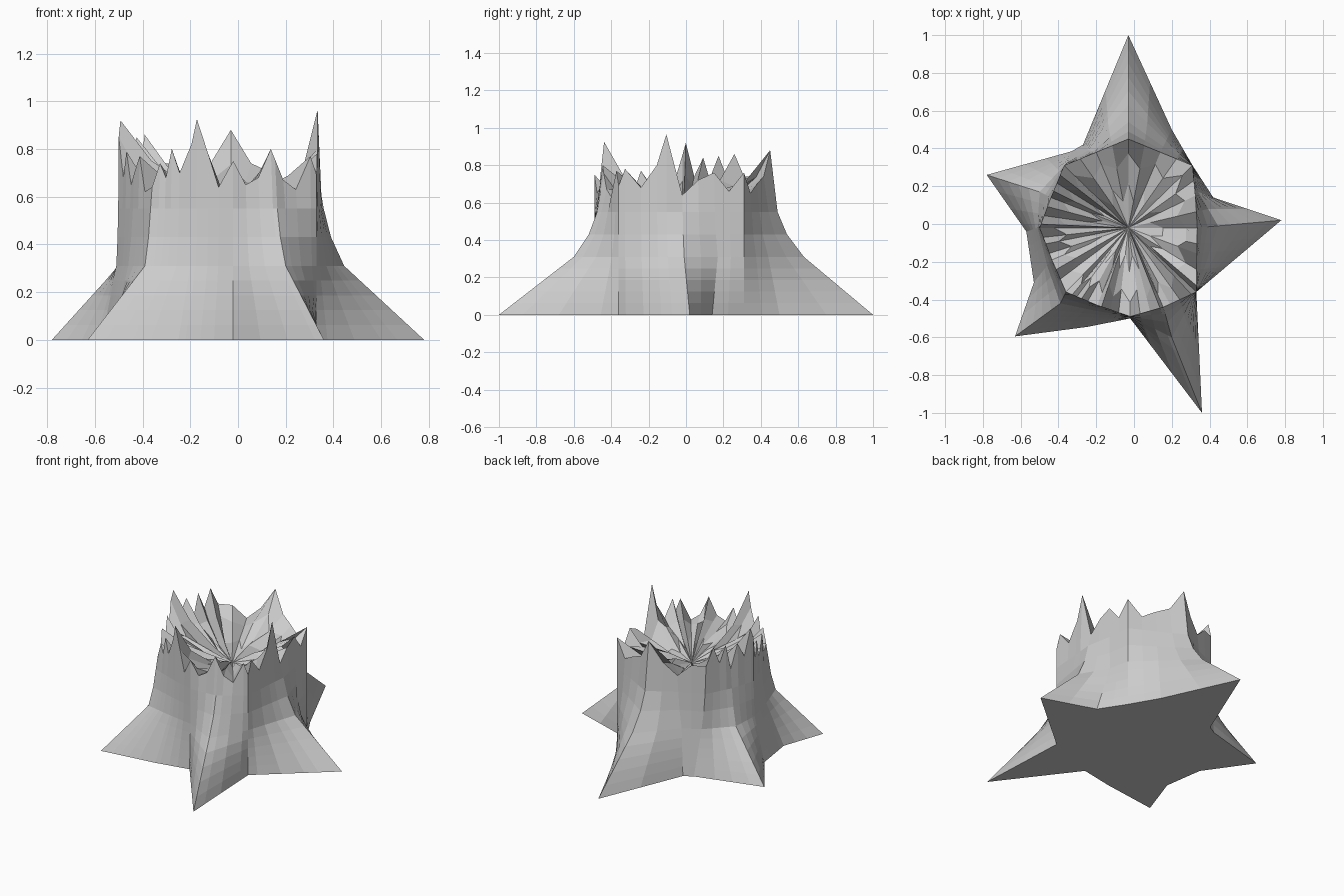
import bpy, bmesh, random
from mathutils import Vector

if "Cube" in bpy.data.objects:
    bpy.data.objects.remove(bpy.data.objects["Cube"])

random.seed(4)

# Key columns round the stump, anticlockwise from the right root:
# ground xy, shoulder xy, rim xy
COLS = [
    (.78, .02, .445, -.01, .335, -.02),
    (.42, .14, .34, .17, .325, .15),
    (.31, .31, .31, .31, .31, .31),
    (.20, .50, .17, .44, .14, .38),
    (-.03, 1.0, -.03, .63, -.03, .45),
    (-.27, .42, -.24, .39, -.20, .38),
    (-.33, .385, -.35, .33, -.37, .31),
    (-.78, .26, -.50, .17, -.44, .14),
    (-.57, -.04, -.51, -.02, -.50, -.02),
    (-.53, -.31, -.46, -.22, -.435, -.19),
    (-.63, -.595, -.39, -.42, -.36, -.36),
    (-.25, -.545, -.20, -.46, -.195, -.43),
    (-.02, -.50, -.02, -.49, -.02, -.49),
    (.36, -1.0, .20, -.60, .155, -.44),
    (.33, -.36, .33, -.36, .33, -.36),
]
N = len(COLS)

# Broken rim: position along the columns, height
RIM = [
    (0, .64), (.5, .72), (1, .76), (1.5, .66), (2, .76), (2.5, .65), (3, .70),
    (3.5, .74), (4, .88), (4.5, .74), (5, .66), (5.5, .74), (6, .74),
    (6.3, .86), (6.55, .74), (6.8, .85), (7, .68), (7.3, .84), (7.6, .74),
    (7.88, .92), (8.3, .68), (8.5, .79), (8.8, .65), (9.3, .77), (9.6, .62),
    (10, .64), (10.2, .74), (10.35, .68), (10.5, .80), (10.7, .70), (11, .82),
    (11.13, .925), (11.4, .78), (11.65, .64), (12, .75), (12.3, .65),
    (12.6, .68), (12.9, .80), (13.2, .67), (13.5, .63), (13.85, .77),
    (14, .69), (14.1, .78), (14.35, .68), (14.6, .80), (14.75, .965), (15, .64),
]


def rim_height(t):
    for (a, za), (b, zb) in zip(RIM, RIM[1:]):
        if a <= t <= b:
            return za + (zb - za) * (t - a) / (b - a)


def column(t):
    i = int(t)
    f = t - i
    c = [p + (q - p) * f for p, q in zip(COLS[i % N], COLS[(i + 1) % N])]
    return Vector(c[0:2]), Vector(c[2:4]), Vector(c[4:6])


def at(xy, z):
    return (xy.x, xy.y, z)


steps = sorted(set([t for t, _ in RIM[:-1]] + list(range(N))))
heart = Vector((-.03, -.02))
FLARE = (0, .2, .4, .6, .8, 1)      # ground to shoulder
rings = []
for k, t in enumerate(steps):
    base, mid, rim = column(t)
    h = rim_height(t)
    # Outer bark and flared roots
    col = [at(base.lerp(mid, f), .31 * f) for f in FLARE]
    col.append(at(mid.lerp(rim, .5), .43))
    col.append(at(mid.lerp(rim, .78), .55))
    col.append(at(rim, h))
    # Splintered hollow inside the rim
    near = .72 if k % 2 else .84
    col.append(at(heart.lerp(rim, near), .645 + .35 * (h - .66) + random.uniform(-.02, .02)))
    far = .32 if k % 2 else .5
    col.append(at(heart.lerp(rim, far), .60 + random.uniform(-.03, .03)))
    rings.append(col)

bm = bmesh.new()
cols = [[bm.verts.new(p) for p in col] for col in rings]
centre = bm.verts.new(at(heart, .55))
for i, a in enumerate(cols):
    b = cols[(i + 1) % len(cols)]
    for r in range(len(a) - 1):
        bm.faces.new((a[r], b[r], b[r + 1], a[r + 1]))
    bm.faces.new((a[-1], b[-1], centre))
# Flat underside
underside = bm.faces.new([c[0] for c in reversed(cols)])
bmesh.ops.triangulate(bm, faces=[underside])
bmesh.ops.recalc_face_normals(bm, faces=bm.faces)

mesh = bpy.data.meshes.new("broken_tree_stump")
bm.to_mesh(mesh)
bm.free()
stump = bpy.data.objects.new("broken_tree_stump", mesh)
bpy.context.collection.objects.link(stump)
